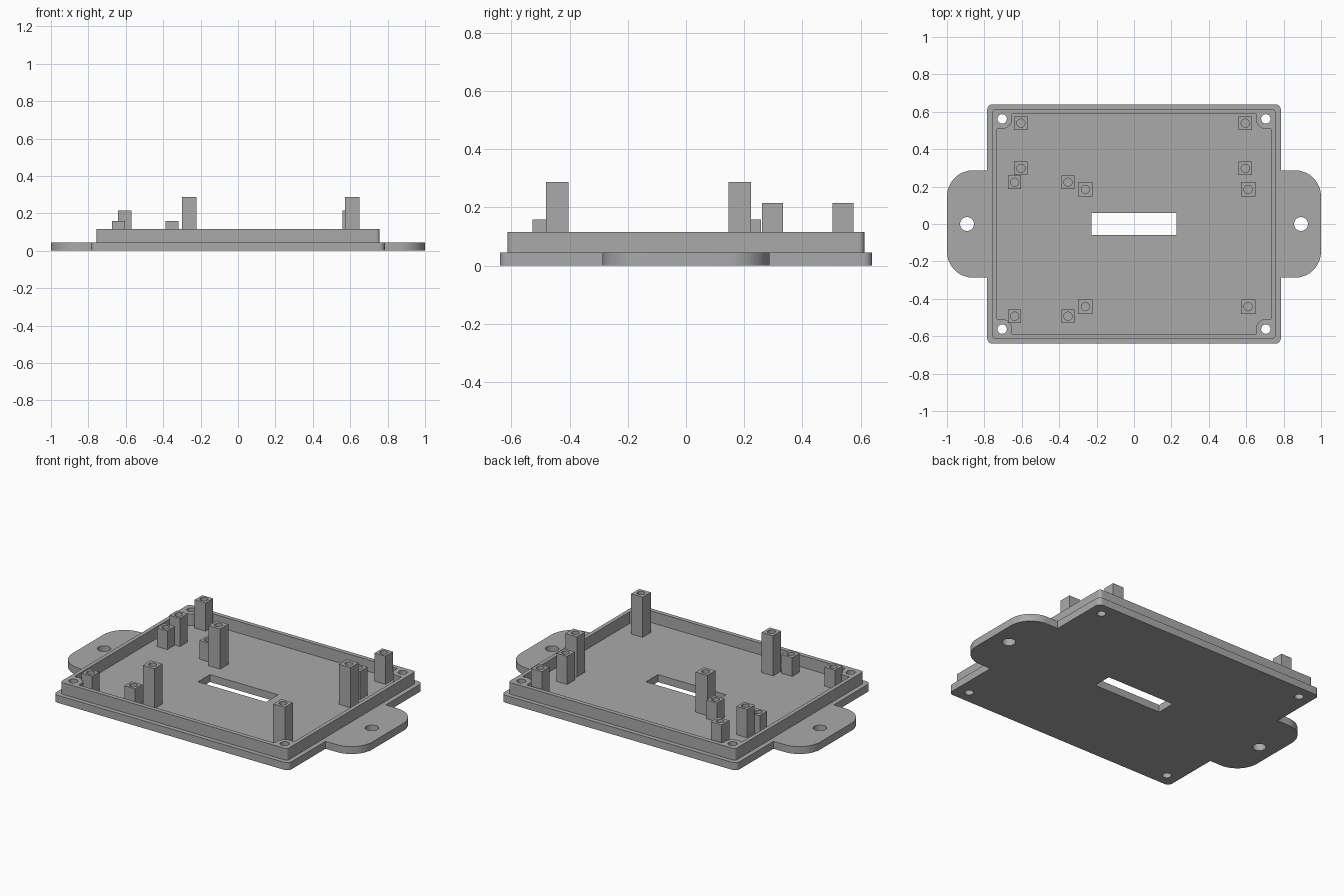
import bpy, bmesh
from math import cos, sin, pi, radians

if "Cube" in bpy.data.objects:
    bpy.data.objects.remove(bpy.data.objects["Cube"], do_unlink=True)

grey = bpy.data.materials.new("light grey plastic")
grey.use_nodes = True
colour = (0.4, 0.4, 0.4, 1)
grey.diffuse_color = colour
grey.node_tree.nodes["Principled BSDF"].inputs["Base Color"].default_value = colour


def arc(cx, cy, r, start, end, steps=12):
    angles = [radians(start + (end - start) * i / steps) for i in range(steps + 1)]
    return [(cx + r * cos(a), cy + r * sin(a)) for a in angles]


def circle(cx, cy, r):
    return arc(cx, cy, r, 0, 360, 32)[:-1]


def rectangle(cx, cy, w, h):
    return [(cx + sx * w / 2, cy + sy * h / 2)
            for sx, sy in ((-1, -1), (1, -1), (1, 1), (-1, 1))]


def rounded_corner(x, y, r):
    return arc(x - r, y - r, r, 0, 90)


def mirrored(quarter):
    """Complete an outline from its +x +y quarter."""
    half = quarter + [(-x, y) for x, y in reversed(quarter)]
    return half + [(-x, -y) for x, y in half]


def slab(name, outlines, z0, z1):
    """Extrude an outline, with further outlines cut out as holes."""
    curve = bpy.data.curves.new(name, "CURVE")
    curve.dimensions = "2D"
    curve.fill_mode = "BOTH"
    curve.extrude = (z1 - z0) / 2
    for points in outlines:
        spline = curve.splines.new("POLY")
        spline.points.add(len(points) - 1)
        for p, (x, y) in zip(spline.points, points):
            p.co = (x, y, 0, 1)
        spline.use_cyclic_u = True
    temp = bpy.data.objects.new(name + " outline", curve)
    bpy.context.collection.objects.link(temp)
    graph = bpy.context.evaluated_depsgraph_get()
    mesh = bpy.data.meshes.new_from_object(temp.evaluated_get(graph))
    bpy.data.objects.remove(temp, do_unlink=True)
    bpy.data.curves.remove(curve)

    bm = bmesh.new()
    bm.from_mesh(mesh)
    bmesh.ops.remove_doubles(bm, verts=bm.verts, dist=0.0001)
    bmesh.ops.translate(bm, verts=bm.verts, vec=(0, 0, (z0 + z1) / 2))
    bmesh.ops.recalc_face_normals(bm, faces=bm.faces)
    bm.to_mesh(mesh)
    bm.free()
    mesh.name = name
    mesh.materials.clear()
    mesh.materials.append(grey)
    obj = bpy.data.objects.new(name, mesh)
    bpy.context.collection.objects.link(obj)
    bpy.ops.object.select_all(action="DESELECT")
    obj.select_set(True)
    bpy.context.view_layer.objects.active = obj
    bpy.ops.object.shade_smooth_by_angle(angle=pi / 6)
    return obj


FLOOR, RIM_TOP = 0.045, 0.115
SCREW_X, SCREW_Y = 0.705, 0.562
screw_holes = [circle(sx * SCREW_X, sy * SCREW_Y, 0.025)
               for sx in (-1, 1) for sy in (-1, 1)]

# Base plate with two mounting ears, a central slot and screw holes
base = mirrored(rounded_corner(1, 0.287, 0.14) + [(0.785, 0.287)]
                + rounded_corner(0.785, 0.64, 0.03))
ear_holes = [circle(s * 0.893, 0, 0.037) for s in (-1, 1)]
slot = rectangle(0, 0, 0.455, 0.115)
slab("base_plate", [base, slot] + ear_holes + screw_holes, 0, FLOOR)

# Raised rim with a rounded screw lug in each inner corner
LUG = 0.053
outer = mirrored(rounded_corner(0.757, 0.613, 0.018))
inner = mirrored([(0.733, SCREW_Y - LUG)]
                 + arc(SCREW_X, SCREW_Y, LUG, 270, 180)
                 + [(SCREW_X - LUG, 0.587)])
slab("rim", [outer, inner] + screw_holes, FLOOR, RIM_TOP)

# Square standoffs with screw bores, in three groups of four
groups = (
    ("tall_standoff", (-0.26, 0.61), (-0.442, 0.185), 0.077, 0.287),
    ("middle_standoff", (-0.605, 0.595), (0.297, 0.539), 0.072, 0.215),
    ("short_standoff", (-0.638, -0.353), (-0.493, 0.223), 0.07, 0.158),
)
for name, xs, ys, width, top in groups:
    for side, x in zip(("right", "left"), xs):
        for end, y in zip(("front", "back"), ys):
            slab(f"{name}_{end}_{side}",
                 [rectangle(x, y, width, width), circle(x, y, 0.022)], FLOOR, top)
